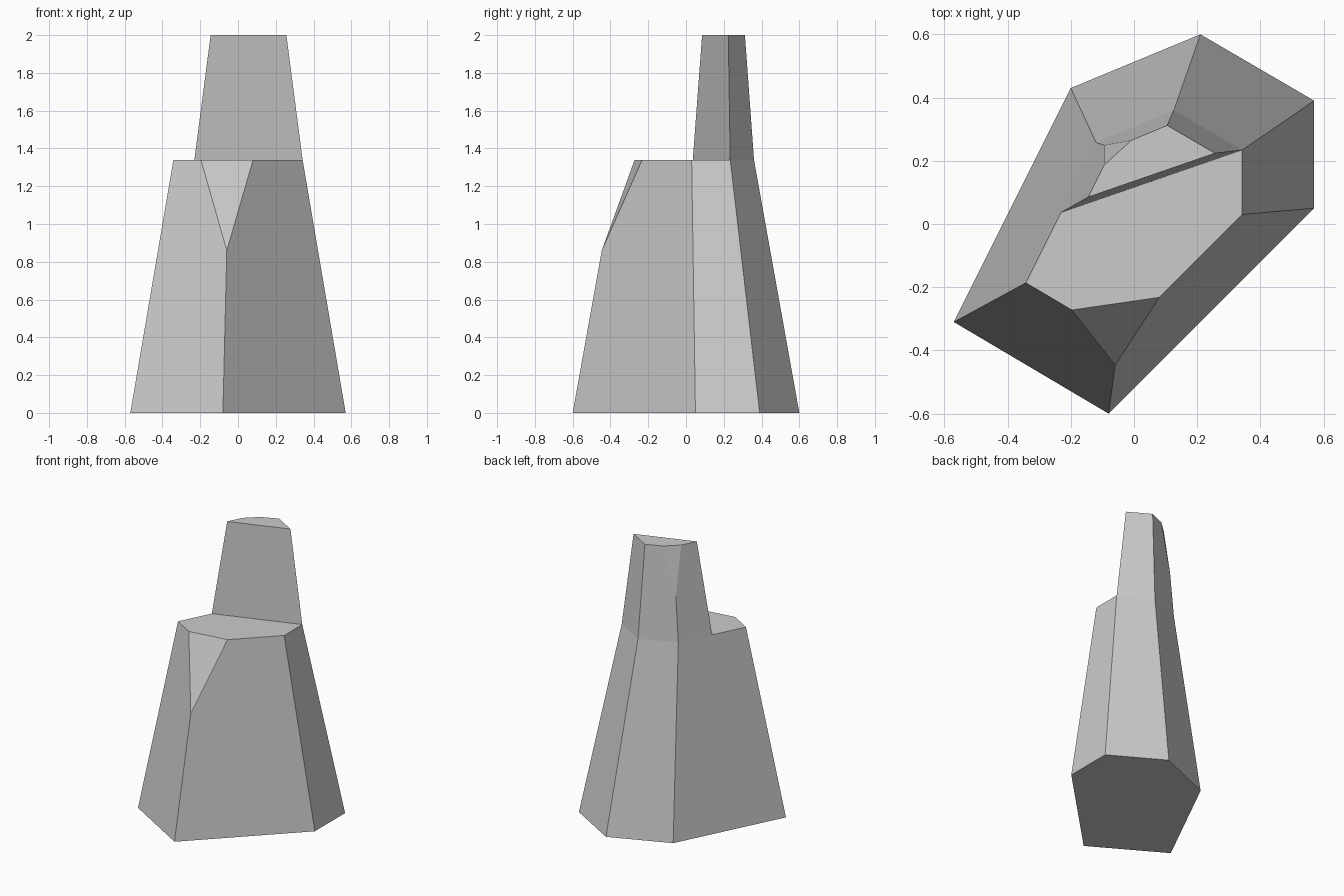
import bpy, bmesh
from mathutils import Vector

if "Cube" in bpy.data.objects:
    bpy.data.objects.remove(bpy.data.objects["Cube"])

HEX = [(0.57, 0.39), (0.21, 0.60), (-0.20, 0.43),
       (-0.57, -0.31), (-0.08, -0.60), (0.57, 0.05)]
LEDGE_Z, TOP_Z = 1.34, 2.0
TAPER = 0.6


def around(faces):
    """Faces with all their edges and vertices."""
    edges = {e for f in faces for e in f.edges}
    verts = {v for f in faces for v in f.verts}
    return list(verts) + list(edges) + list(faces)


def chip_corner(bm, near, points):
    """Slice off the corner nearest to a point with the plane through three points."""
    corner = min(bm.verts, key=lambda v: (v.co - Vector(near)).length)
    a, b, c = (Vector(p) for p in points)
    normal = (b - a).cross(c - a).normalized()
    if (corner.co - a).dot(normal) < 0:
        normal.negate()
    cut = bmesh.ops.bisect_plane(bm, geom=around(list(corner.link_faces)), dist=1e-5,
                                 plane_co=a, plane_no=normal, clear_outer=True)
    edges = [g for g in cut["geom_cut"] if isinstance(g, bmesh.types.BMEdge)]
    bmesh.ops.edgenet_fill(bm, edges=edges)


bm = bmesh.new()

# Tapered six-sided lower block
low = [bm.verts.new((x, y, 0)) for x, y in HEX]
high = [bm.verts.new((x * TAPER, y * TAPER, LEDGE_Z)) for x, y in HEX]
bm.faces.new(low[::-1])
ledge = bm.faces.new(high)
for i in range(6):
    j = (i + 1) % 6
    bm.faces.new((low[i], low[j], high[j], high[i]))

# Split the ledge along the foot of the tower
a = high[0].co.copy()
b = high[2].co.lerp(high[3].co, 0.5)
bmesh.ops.bisect_plane(bm, geom=around([ledge]), dist=1e-4, plane_co=a,
                       plane_no=(b - a).cross(Vector((0, 0, 1))).normalized())
foot = max((f for f in bm.faces if all(v.co.z > LEDGE_Z - 0.001 for v in f.verts)),
           key=lambda f: f.calc_center_median().y)

# Raise the tower with a gentler taper
tower_top = bmesh.ops.extrude_discrete_faces(bm, faces=[foot])["faces"][0]
centre = Vector((0.056, 0.20, TOP_Z))
for v in tower_top.verts:
    flat = Vector((v.co.x, v.co.y, TOP_Z))
    v.co = centre.lerp(flat, 0.7)

# Chipped corners: ledge front and tower back
chip_corner(bm, (-0.048, -0.36, LEDGE_Z),
            [(-0.197, -0.272, LEDGE_Z), (0.08, -0.232, LEDGE_Z), (-0.06, -0.446, 0.86)])
chip_corner(bm, (-0.067, 0.24, TOP_Z),
            [(-0.008, 0.265, TOP_Z), (-0.095, 0.186, TOP_Z), (-0.092, 0.248, 1.68)])

bmesh.ops.recalc_face_normals(bm, faces=bm.faces[:])
mesh = bpy.data.meshes.new("stepped_rock")
bm.to_mesh(mesh)
bm.free()
bpy.context.collection.objects.link(bpy.data.objects.new("stepped_rock", mesh))
